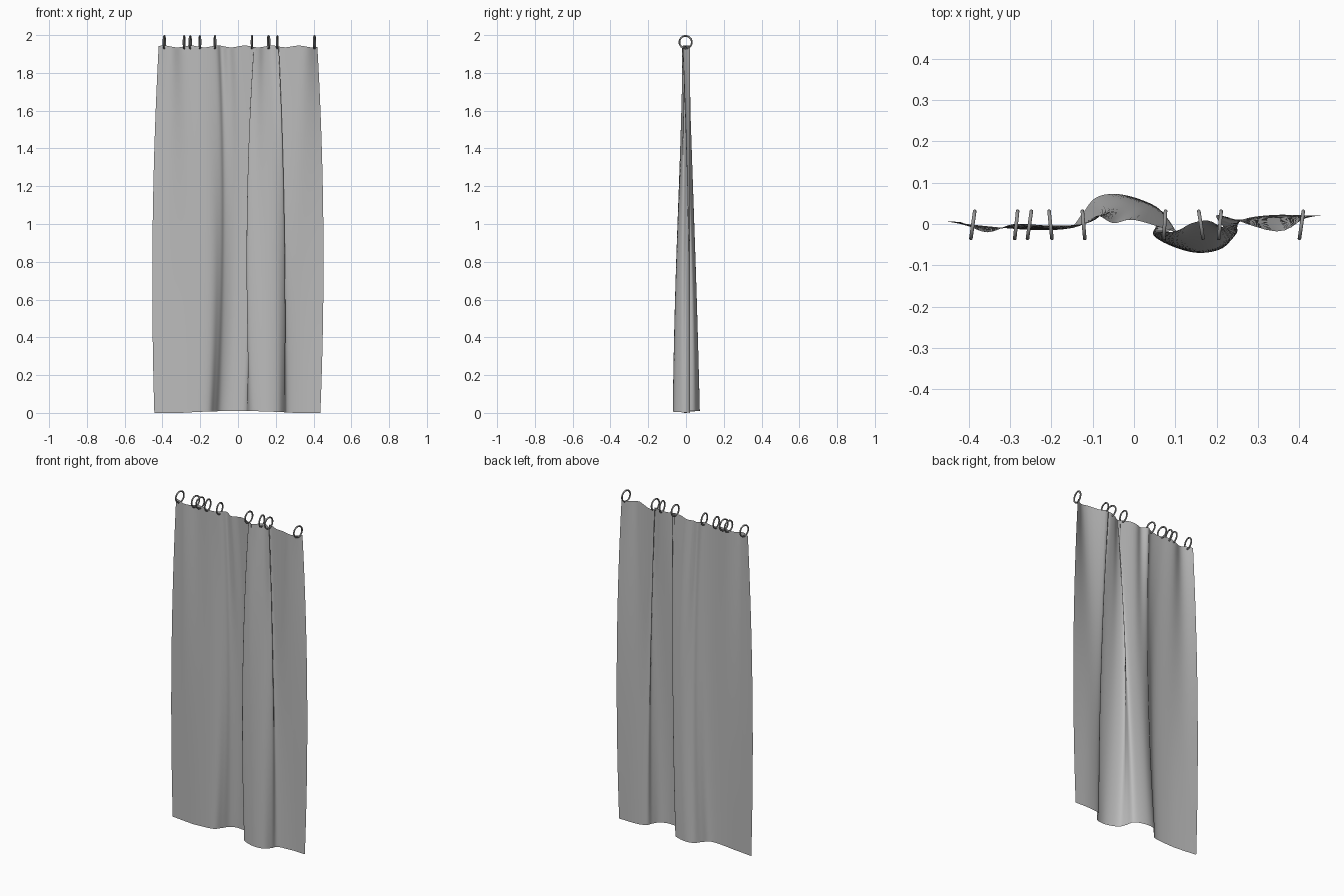
import bpy
from math import radians, sin, pi
from mathutils import Vector

cube = bpy.data.objects.get("Cube")
if cube:
    bpy.data.objects.remove(cube, do_unlink=True)


def make_material(name, value):
    material = bpy.data.materials.new(name)
    material.use_nodes = True
    colour = (value, value, value, 1)
    material.diffuse_color = colour
    material.node_tree.nodes["Principled BSDF"].inputs["Base Color"].default_value = colour
    return material


cloth_grey = make_material("cloth grey", 0.5)
ring_grey = make_material("ring grey", 0.3)

# Cross-sections of the cloth in millimetres, listed from right to left
HEM = [(-443, 5), (-350, -6), (-250, -14), (-160, -10), (-125, 25), (-95, 62),
       (-50, 73), (5, 63), (42, 42), (52, 0), (70, -40), (115, -62),
       (165, -70), (215, -58), (243, -25), (262, 10), (340, 22), (436, 20)]
WAIST = [(-452, 6), (-360, -8), (-260, -10), (-150, -8), (-95, 14), (-70, 34),
         (-25, 44), (25, 42), (72, 26), (62, 0), (47, -24), (90, -42),
         (145, -46), (205, -40), (246, -18), (240, 8), (325, 12), (452, 20)]
HEADING = [(-420, 5), (-355, -20), (-290, 0), (-200, -4), (-120, 0), (-88, 20),
           (-50, 2), (0, 10), (96, -18), (92, -12), (84, -20), (110, -14),
           (140, 2), (180, 8), (216, -8), (205, 22), (345, -18), (420, 20)]
STEPS, ROWS, HEIGHT = 5, 32, 1.94


def smooth_path(points):
    """Catmull-Rom curve through the points."""
    pts = [Vector(p) / 1000 for p in points]
    pts = [2 * pts[0] - pts[1]] + pts + [2 * pts[-1] - pts[-2]]
    path = []
    for a, b, c, d in zip(pts, pts[1:], pts[2:], pts[3:]):
        for i in range(STEPS):
            t = i / STEPS
            path.append((2 * b + (c - a) * t + (2 * a - 5 * b + 4 * c - d) * t * t
                         + (3 * b - a - 3 * c + d) * t ** 3) / 2)
    return path + [pts[-2]]


# Curtain cloth, a single sheet lofted through the three sections
sections = list(zip(*map(smooth_path, (HEM, WAIST, HEADING))))
verts, faces = [], []
for row in range(ROWS + 1):
    v = row / ROWS
    for hem, waist, heading in sections:
        p = (hem * (1 - v) * (1 - 2 * v) + waist * 4 * v * (1 - v)
             + heading * v * (2 * v - 1))
        lift = 0.01 * max(0, 1 - (p.x / 0.3) ** 2) * (1 - v)
        ripple = 0.005 * sin(p.x * 14 * pi) * v ** 8
        verts.append((p.x, p.y, HEIGHT * v + lift + ripple))
count = len(sections)
for row in range(ROWS):
    for i in range(count - 1):
        a = row * count + i
        faces.append((a, a + 1, a + count + 1, a + count))
mesh = bpy.data.meshes.new("curtain_cloth")
mesh.from_pydata(verts, [], faces)
mesh.materials.append(cloth_grey)
mesh.shade_smooth()
cloth = bpy.data.objects.new("curtain_cloth", mesh)
bpy.context.collection.objects.link(cloth)

# Hanging rings, each turned slightly about the vertical
RINGS = [(-0.39, 8), (-0.285, 6), (-0.253, 8), (-0.202, -6), (-0.122, -5),
         (0.074, 4), (0.162, -9), (0.208, 5), (0.405, 8)]
for number, (x, turn) in enumerate(RINGS, 1):
    bpy.ops.mesh.primitive_torus_add(
        major_radius=0.033, minor_radius=0.0045, major_segments=32, minor_segments=10,
        location=(x, -0.002, 1.9625), rotation=(0, radians(90), radians(-turn)))
    ring = bpy.context.object
    ring.name = f"curtain_ring_{number}"
    ring.data.materials.append(ring_grey)
    bpy.ops.object.shade_smooth()
